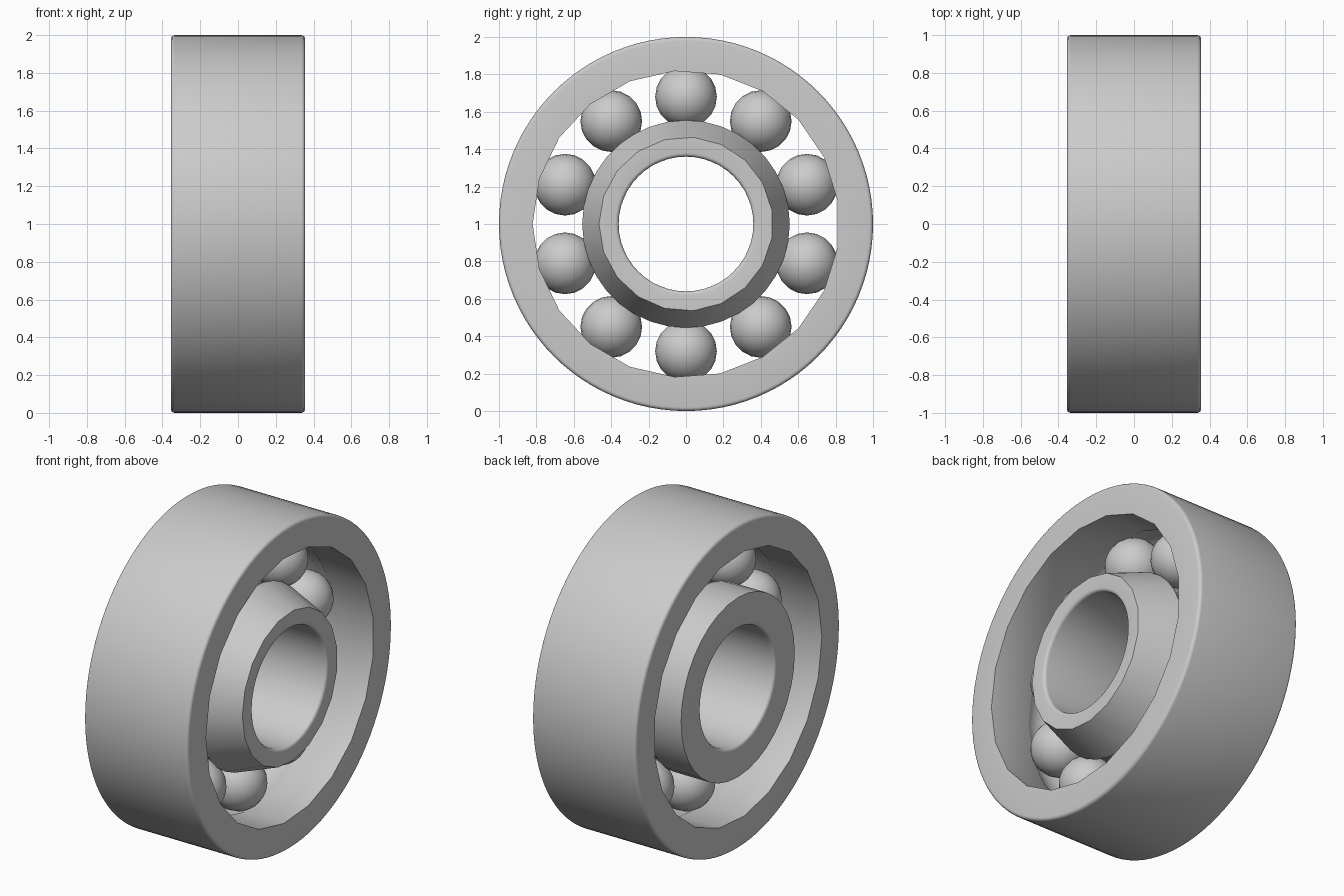
import bpy, bmesh, math
from mathutils import Matrix

if "Cube" in bpy.data.objects:
    bpy.data.objects.remove(bpy.data.objects["Cube"])

H = 0.355            # half width along x
PITCH, BALL = 0.68, 0.165


def finish(bm, name):
    bmesh.ops.recalc_face_normals(bm, faces=bm.faces)
    me = bpy.data.meshes.new(name)
    bm.to_mesh(me)
    bm.free()
    ob = bpy.data.objects.new(name, me)
    ob.location.z = 1
    bpy.context.collection.objects.link(ob)
    bpy.ops.object.select_all(action='DESELECT')
    ob.select_set(True)
    bpy.context.view_layer.objects.active = ob
    bpy.ops.object.shade_smooth_by_angle(angle=math.radians(30))
    return ob


def lathe(name, profile):
    """Revolve a closed profile of (x, radius, sides) about the x axis."""
    bm = bmesh.new()
    rings = []
    for x, r, n in profile:
        angs = [math.pi + math.tau * k / n for k in range(n)]
        rings.append([bm.verts.new((x, r * math.cos(a), r * math.sin(a))) for a in angs])
    for a, b in zip(rings, rings[1:] + rings[:1]):
        na, nb = len(a), len(b)
        if na == nb:
            for k in range(na):
                m = (k + 1) % na
                bm.faces.new((a[k], a[m], b[m], b[k]))
            continue
        i = j = 0
        while i < na or j < nb:
            if i < na and (j == nb or (i + 1) * nb <= (j + 1) * na):
                bm.faces.new((a[i], a[(i + 1) % na], b[j % nb]))
                i += 1
            else:
                bm.faces.new((a[i % na], b[(j + 1) % nb], b[j]))
                j += 1
    return finish(bm, name)


def arc(cx, cr, rad, a0, a1, steps, n):
    """Arc points in the (x, radius) plane."""
    pts = []
    for k in range(steps + 1):
        a = math.radians(a0 + (a1 - a0) * k / steps)
        pts.append((cx + rad * math.cos(a), cr + rad * math.sin(a), n))
    return pts


# outer ring with rounded rim edges and ball groove
F = 0.02
groove_o = math.degrees(math.asin((0.82 - PITCH) / BALL))
lathe("outer_ring",
      arc(-H + F, 1 - F, F, 180, 90, 4, 96)
      + arc(H - F, 1 - F, F, 90, 0, 4, 96)
      + [(H, 0.82, 21)]
      + arc(0, PITCH, BALL, groove_o, 180 - groove_o, 8, 21)
      + [(-H, 0.82, 21)])

# inner ring: straight shoulder on one side, tapered on the other
groove_i = math.degrees(math.asin((PITCH - 0.555) / BALL))
lathe("inner_ring",
      [(-H, 0.555, 36)]
      + arc(0, PITCH, BALL, 180 + groove_i, 360 - groove_i, 8, 36)
      + [(H, 0.465, 19)]
      + arc(H - F, 0.36 + F, F, 0, -90, 4, 48)
      + arc(-H + F, 0.36 + F, F, -90, -180, 4, 48))

# ten balls
for k in range(10):
    a = math.tau * k / 10
    bm = bmesh.new()
    bmesh.ops.create_uvsphere(
        bm, u_segments=20, v_segments=12, radius=BALL,
        matrix=Matrix.Translation((0, PITCH * math.sin(a), PITCH * math.cos(a)))
        @ Matrix.Rotation(math.pi / 2, 4, 'Y'))
    finish(bm, f"ball_{k + 1}")
